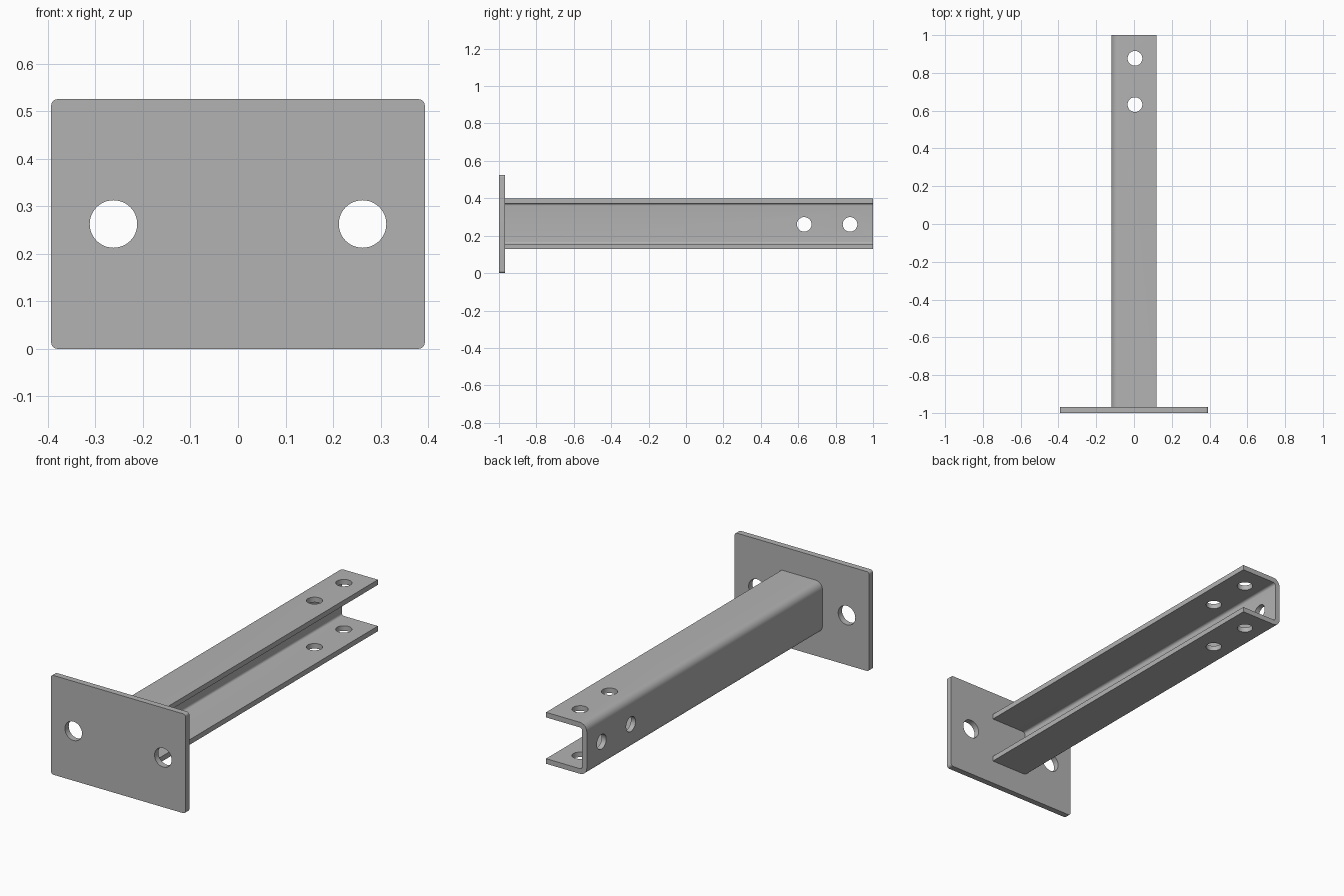
import bpy
import bmesh
from math import pi, cos, sin
from mathutils import Matrix, Vector

cube = bpy.data.objects.get("Cube")
if cube:
    bpy.data.objects.remove(cube, do_unlink=True)

# Single steel colour
steel = bpy.data.materials.new("grey_steel")
steel.use_nodes = True
steel_colour = (0.45, 0.45, 0.45, 1)
steel.diffuse_color = steel_colour
steel.node_tree.nodes["Principled BSDF"].inputs["Base Color"].default_value = steel_colour


def arc(cx, cz, r, start, turn=pi / 2, steps=8):
    angles = [start + turn * i / steps for i in range(steps + 1)]
    return [(cx + r * cos(a), cz + r * sin(a)) for a in angles]


def extrude_profile(name, points, y0, y1):
    """Solid made by sweeping an x-z outline along y."""
    bm = bmesh.new()
    face = bm.faces.new([bm.verts.new((x, y0, z)) for x, z in points])
    swept = bmesh.ops.extrude_face_region(bm, geom=[face], use_keep_orig=True)
    verts = [v for v in swept["geom"] if isinstance(v, bmesh.types.BMVert)]
    bmesh.ops.translate(bm, verts=verts, vec=(0, y1 - y0, 0))
    bmesh.ops.recalc_face_normals(bm, faces=bm.faces)
    mesh = bpy.data.meshes.new(name)
    bm.to_mesh(mesh)
    bm.free()
    mesh.materials.append(steel)
    obj = bpy.data.objects.new(name, mesh)
    bpy.context.collection.objects.link(obj)
    return obj


def drill(obj, centre, axis, radius, depth):
    """Cut a round hole through obj."""
    bm = bmesh.new()
    turn = Vector((0, 0, 1)).rotation_difference(Vector(axis)).to_matrix().to_4x4()
    bmesh.ops.create_cone(bm, cap_ends=True, segments=48, radius1=radius, radius2=radius,
                          depth=depth, matrix=Matrix.Translation(centre) @ turn)
    mesh = bpy.data.meshes.new("hole_cutter")
    bm.to_mesh(mesh)
    bm.free()
    mesh.materials.append(steel)
    cutter = bpy.data.objects.new("hole_cutter", mesh)
    cutter.hide_render = True
    bpy.context.collection.objects.link(cutter)
    mod = obj.modifiers.new("hole", "BOOLEAN")
    mod.operation = "DIFFERENCE"
    mod.solver = "EXACT"
    mod.object = cutter
    bpy.context.view_layer.objects.active = obj
    bpy.ops.object.modifier_apply(modifier=mod.name)
    bpy.data.objects.remove(cutter, do_unlink=True)


# Mounting plate with rounded corners and two bolt holes
half_w, height, r = 0.393, 0.525, 0.013
plate_back = -0.968
outline = (arc(half_w - r, r, r, -pi / 2) + arc(half_w - r, height - r, r, 0)
           + arc(r - half_w, height - r, r, pi / 2) + arc(r - half_w, r, r, pi))
plate = extrude_profile("mounting_plate", outline, -1, plate_back)
mid_z = height / 2
for side in (-1, 1):
    drill(plate, (side * 0.262, -0.985, mid_z), (0, 1, 0), 0.05, 0.2)

# Folded channel arm, open towards the left side
x0, x1, z0, z1 = -0.12, 0.118, 0.128, 0.4
t, bend = 0.027, 0.04
inner = bend - t
outline = ([(x1, z1)] + arc(x0 + bend, z1 - bend, bend, pi / 2)
           + arc(x0 + bend, z0 + bend, bend, pi)
           + [(x1, z0), (x1, z0 + t)]
           + arc(x0 + bend, z0 + bend, inner, -pi / 2, -pi / 2)
           + arc(x0 + bend, z1 - bend, inner, pi, -pi / 2)
           + [(x1, z1 - t)])
arm = extrude_profile("channel_arm", outline, plate_back, 1)

# Fixing holes through both flanges and the web
for y in (0.632, 0.877):
    drill(arm, (0.005, y, mid_z), (0, 0, 1), 0.039, 0.6)
    drill(arm, (x0, y, mid_z - 0.002), (1, 0, 0), 0.039, 0.15)

# Smooth the bends and hole walls, keep the fold edges crisp
for obj in (plate, arm):
    bpy.ops.object.select_all(action="DESELECT")
    obj.select_set(True)
    bpy.context.view_layer.objects.active = obj
    bpy.ops.object.shade_smooth_by_angle(angle=pi / 6)
